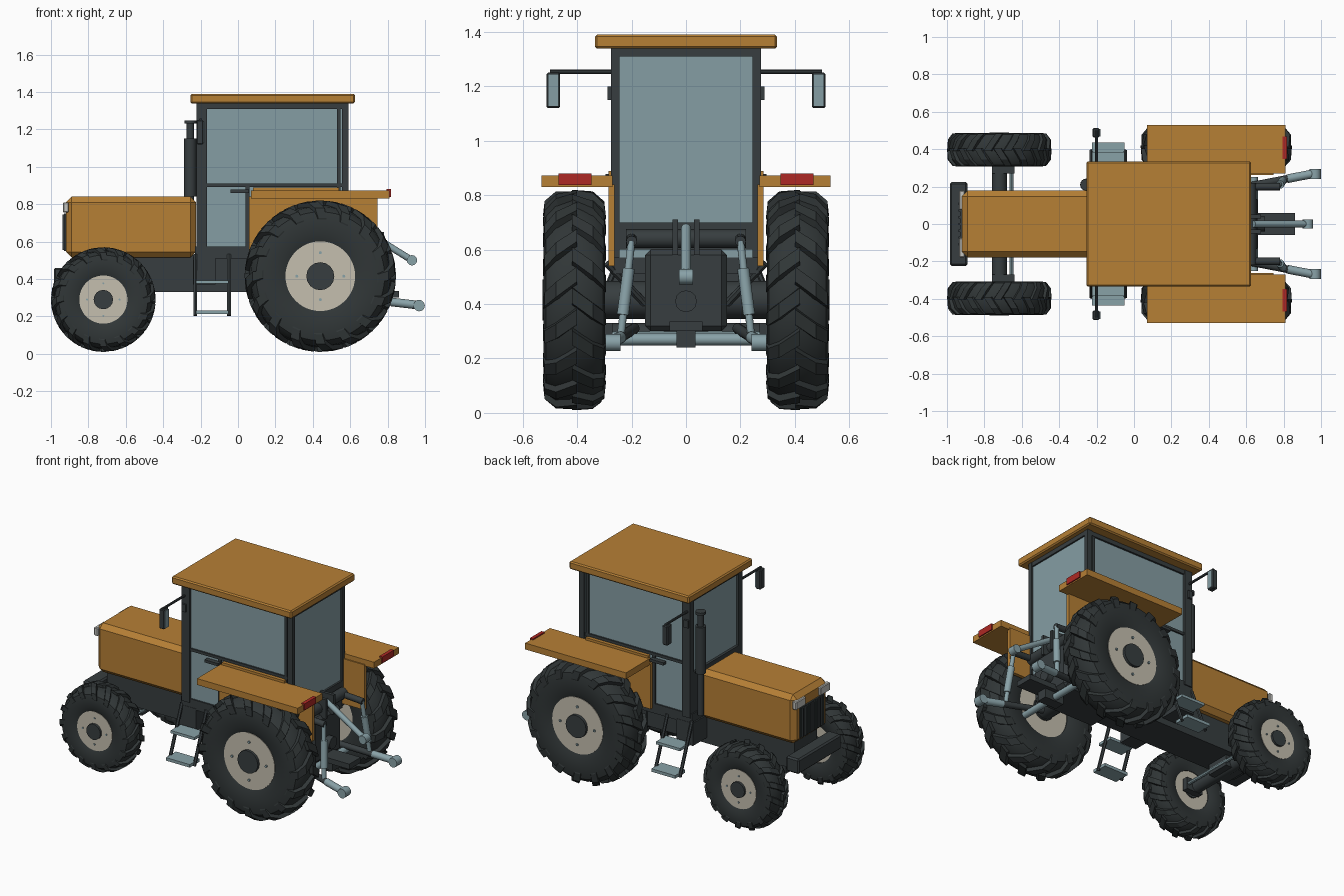
import bpy, bmesh, math
from mathutils import Vector

if "Cube" in bpy.data.objects:
    bpy.data.objects.remove(bpy.data.objects["Cube"])


def material(name, rgb):
    m = bpy.data.materials.new(name)
    m.diffuse_color = (*rgb, 1)
    m.use_nodes = True
    m.node_tree.nodes["Principled BSDF"].inputs["Base Color"].default_value = m.diffuse_color
    return m


ORANGE = material("orange paint", (0.47, 0.215, 0.036))
DARK = material("dark metal", (0.038, 0.047, 0.05))
RUBBER = material("tyre rubber", (0.030, 0.037, 0.038))
GLASS = material("glass", (0.235, 0.34, 0.37))
STEEL = material("blue grey steel", (0.25, 0.36, 0.39))
BEIGE = material("rim beige", (0.56, 0.52, 0.43))
RED = material("tail light red", (0.42, 0.022, 0.018))
LAMP = material("headlight grey", (0.55, 0.55, 0.52))


def finish(name, bm, mat, smooth=False):
    bmesh.ops.recalc_face_normals(bm, faces=bm.faces)
    me = bpy.data.meshes.new(name)
    bm.to_mesh(me)
    bm.free()
    me.materials.append(mat)
    if smooth:
        me.shade_smooth()
        me.set_sharp_from_angle(angle=math.radians(35))
    ob = bpy.data.objects.new(name, me)
    bpy.context.collection.objects.link(ob)
    return ob


def box(name, x, y, z, mat, bevel=0):
    bm = bmesh.new()
    bmesh.ops.create_cube(bm, size=1)
    for v in bm.verts:
        v.co = [(a + b) / 2 + c * (b - a) for (a, b), c in zip((x, y, z), v.co)]
    ob = finish(name, bm, mat)
    if bevel:
        mod = ob.modifiers.new("bevel", "BEVEL")
        mod.width, mod.segments = bevel, 1
    return ob


def side_box(name, x, y, z, mat, bevel=0):
    # the same box on both sides; y given for the +y side
    for s in (1, -1):
        box(name, x, sorted((s * y[0], s * y[1])), z, mat, bevel)


def rod(name, a, b, r, mat, n=12, r2=None):
    a, b = Vector(a), Vector(b)
    bm = bmesh.new()
    bmesh.ops.create_cone(bm, cap_ends=True, segments=n, radius1=r,
                          radius2=r if r2 is None else r2, depth=(b - a).length)
    rot = (b - a).to_track_quat("Z", "Y").to_matrix()
    for v in bm.verts:
        v.co = rot @ v.co + (a + b) / 2
    return finish(name, bm, mat, True)


def wheel(name, cx, cy, cz, R, w, s):
    def at(r, t, y):
        return (cx + r * R * math.cos(t), s * (cy + y * w), cz + r * R * math.sin(t))

    # tyre carcass, revolved round the axle
    half = [(0.45, 0.84), (0.55, 0.97), (0.75, 1.0), (0.85, 0.93), (0.92, 0.62)]
    prof = half + [(0.94, 0)] + [(r, -y) for r, y in reversed(half)]
    n, k = 48, len(prof)
    bm = bmesh.new()
    v = [[bm.verts.new(at(r, math.tau * i / n, y)) for r, y in prof] for i in range(n)]
    for i in range(n):
        for j in range(k):
            i2, j2 = (i + 1) % n, (j + 1) % k
            bm.faces.new((v[i][j], v[i2][j], v[i2][j2], v[i][j2]))
    finish(name + "_tyre", bm, RUBBER, True)

    # slanted tread lugs, alternating left and right
    bm = bmesh.new()
    stations = [(-0.08, 1.0, 0.04), (0.6, 0.985, -0.1), (0.97, 0.9, -0.19), (1.02, 0.77, -0.23)]
    for i in range(32):
        side = 1 if i % 2 else -1
        t0 = math.tau * i / 32
        secs = []
        for y, r, dt in stations:
            t, inner = t0 + dt, max(y - 0.12, -0.08)
            secs.append([bm.verts.new(at(rr, t + d, side * yy)) for rr, d, yy in (
                (r - 0.1, -0.1, inner), (r, -0.07, y), (r, 0.07, y), (r - 0.1, 0.1, inner))])
        for p, q in zip(secs, secs[1:]):
            for j in range(4):
                bm.faces.new((p[j], p[(j + 1) % 4], q[(j + 1) % 4], q[j]))
        bm.faces.new(secs[0])
        bm.faces.new(secs[-1])
    finish(name + "_lugs", bm, RUBBER)

    # rim, hub and bolts
    def disc(part, r, y0, y1, mat, x=0, z=0, n=12):
        c = (cx + x, cz + z)
        rod(name + part, (c[0], s * (cy + y0 * w), c[1]), (c[0], s * (cy + y1 * w), c[1]), r * R, mat, n)
    disc("_rim", 0.46, -0.8, 0.88, BEIGE, n=48)
    disc("_hub", 0.185, -0.9, 1.04, DARK, n=16)
    for i in range(4):
        t = math.pi / 2 * i
        disc("_bolt", 0.02, 0.8, 0.95, STEEL, 0.31 * R * math.cos(t), 0.31 * R * math.sin(t), 8)


for s in (1, -1):
    wheel("rear", 0.44, 0.41, 0.415, 0.405, 0.113, s)
    wheel("front", -0.72, 0.397, 0.29, 0.28, 0.089, s)

# chassis, transmission and axles
box("chassis", (-0.88, 0.3), (-0.12, 0.12), (0.33, 0.53), DARK)
box("transmission", (0.2, 0.66), (-0.15, 0.15), (0.30, 0.60), DARK, 0.02)
rod("power_takeoff", (0.64, 0, 0.41), (0.70, 0, 0.41), 0.04, DARK)
rod("rear_axle", (0.44, -0.34, 0.415), (0.44, 0.34, 0.415), 0.07, DARK, 16)
rod("front_axle", (-0.72, -0.34, 0.29), (-0.72, 0.34, 0.29), 0.04, DARK)
box("axle_mount", (-0.79, -0.65), (-0.08, 0.08), (0.26, 0.36), DARK)
rod("steering_rod", (-0.655, -0.31, 0.29), (-0.655, 0.31, 0.29), 0.011, STEEL, 8)
side_box("steering_knuckle", (-0.76, -0.64), (0.27, 0.31), (0.25, 0.33), DARK)
box("front_weight", (-0.985, -0.89), (-0.225, 0.225), (0.36, 0.46), DARK, 0.01)

# hood, grille and headlights
box("hood", (-0.92, -0.225), (-0.178, 0.178), (0.515, 0.84), ORANGE, 0.03)
box("grille", (-0.93, -0.91), (-0.125, 0.125), (0.55, 0.75), DARK)
for i in range(7):
    y = -0.108 + i * 0.036
    box("grille_bar", (-0.938, -0.925), (y - 0.006, y + 0.006), (0.555, 0.745), DARK)
side_box("headlight", (-0.935, -0.905), (0.075, 0.178), (0.755, 0.81), LAMP, 0.005)

# exhaust
rod("exhaust_pipe", (-0.255, 0.21, 0.56), (-0.255, 0.21, 1.24), 0.02, DARK)
rod("muffler", (-0.255, 0.21, 0.84), (-0.255, 0.21, 1.15), 0.033, DARK, 16)
rod("exhaust_cap", (-0.255, 0.21, 1.23), (-0.255, 0.21, 1.247), 0.032, DARK)

# cab
box("cab_glass", (-0.205, 0.58), (-0.258, 0.258), (0.57, 1.33), GLASS)
box("cab_roof", (-0.255, 0.625), (-0.335, 0.335), (1.338, 1.39), ORANGE, 0.008)
box("cab_floor", (-0.23, 0.58), (-0.268, 0.268), (0.51, 0.575), DARK)
box("cab_front_panel", (-0.222, -0.19), (-0.25, 0.25), (0.55, 0.84), DARK)
box("cab_rear_panel", (0.55, 0.592), (-0.245, 0.245), (0.60, 0.70), DARK)
side_box("front_pillar", (-0.222, -0.165), (0.235, 0.275), (0.55, 1.34), DARK)
side_box("rear_pillar", (0.556, 0.592), (0.245, 0.275), (0.57, 1.34), DARK)
side_box("window_frame", (0.53, 0.547), (0.25, 0.268), (0.57, 1.34), DARK)
side_box("top_beam", (-0.2, 0.58), (0.245, 0.27), (1.31, 1.34), DARK)
for x in (-0.218, 0.57):
    box("cross_beam", (x, x + 0.02), (-0.26, 0.26), (1.31, 1.34), DARK)
side_box("window_sill", (-0.18, 0.56), (0.25, 0.268), (0.892, 0.91), DARK)
side_box("door_edge", (0.04, 0.062), (0.25, 0.268), (0.57, 0.9), DARK)
side_box("door_handle", (-0.04, 0.06), (0.265, 0.295), (0.86, 0.878), DARK)
side_box("door_hinge", (-0.215, -0.185), (0.27, 0.288), (1.15, 1.2), DARK)

# mirrors
for s in (1, -1):
    rod("mirror_arm", (-0.2, s * 0.26, 1.253), (-0.2, s * 0.5, 1.253), 0.008, DARK, 8)
side_box("mirror", (-0.222, -0.185), (0.463, 0.512), (1.12, 1.25), DARK, 0.005)
side_box("mirror_glass", (-0.187, -0.18), (0.468, 0.507), (1.127, 1.243), GLASS)

# fenders and tail lights
side_box("fender_top", (0.07, 0.81), (0.27, 0.53), (0.83, 0.872), ORANGE)
side_box("fender_wall", (0.06, 0.745), (0.262, 0.285), (0.54, 0.84), ORANGE)
side_box("fender_rib", (0.08, 0.54), (0.262, 0.285), (0.84, 0.888), ORANGE)
side_box("tail_light", (0.795, 0.818), (0.348, 0.468), (0.838, 0.88), RED)

# steps and their rails
side_box("step_bracket", (-0.24, -0.12), (0.12, 0.27), (0.37, 0.52), DARK)
side_box("upper_step", (-0.225, -0.05), (0.28, 0.385), (0.375, 0.393), STEEL)
side_box("lower_step", (-0.225, -0.05), (0.33, 0.435), (0.212, 0.232), STEEL)
for s in (1, -1):
    for x in (-0.228, -0.048):
        rod("step_rail", (x, s * 0.262, 0.53), (x, s * 0.39, 0.205), 0.011, DARK, 6)

# three point hitch and drawbar
box("drawbar", (0.3, 0.86), (-0.06, 0.06), (0.30, 0.335), DARK)
box("drawbar_hook", (0.58, 0.72), (-0.035, 0.035), (0.24, 0.31), DARK)
rod("hitch_crossbar", (0.64, -0.25, 0.27), (0.64, 0.25, 0.27), 0.022, STEEL)
rod("lift_shaft", (0.62, -0.22, 0.64), (0.62, 0.22, 0.64), 0.035, DARK)
rod("top_link", (0.64, 0, 0.68), (0.93, 0, 0.50), 0.018, STEEL)
rod("top_link_end", (0.93, -0.025, 0.50), (0.93, 0.025, 0.50), 0.028, STEEL)
side_box("top_link_bracket", (0.58, 0.68), (0.03, 0.05), (0.58, 0.71), DARK)
for s in (1, -1):
    rod("lift_arm", (0.62, s * 0.2, 0.64), (0.78, s * 0.2, 0.63), 0.02, DARK)
    rod("lift_rod", (0.77, s * 0.2, 0.63), (0.8, s * 0.24, 0.28), 0.014, STEEL)
    rod("lift_rod_sleeve", (0.78, s * 0.21, 0.53), (0.795, s * 0.232, 0.36), 0.022, STEEL)
    rod("lower_arm", (0.55, s * 0.19, 0.31), (0.965, s * 0.27, 0.26), 0.02, DARK)
    rod("lower_arm_tip", (0.82, s * 0.242, 0.277), (0.965, s * 0.27, 0.26), 0.023, STEEL)
    rod("lower_arm_end", (0.968, s * 0.24, 0.258), (0.968, s * 0.295, 0.258), 0.031, STEEL)
    rod("axle_stay", (0.5, s * 0.15, 0.40), (0.58, s * 0.29, 0.55), 0.015, DARK, 8)
